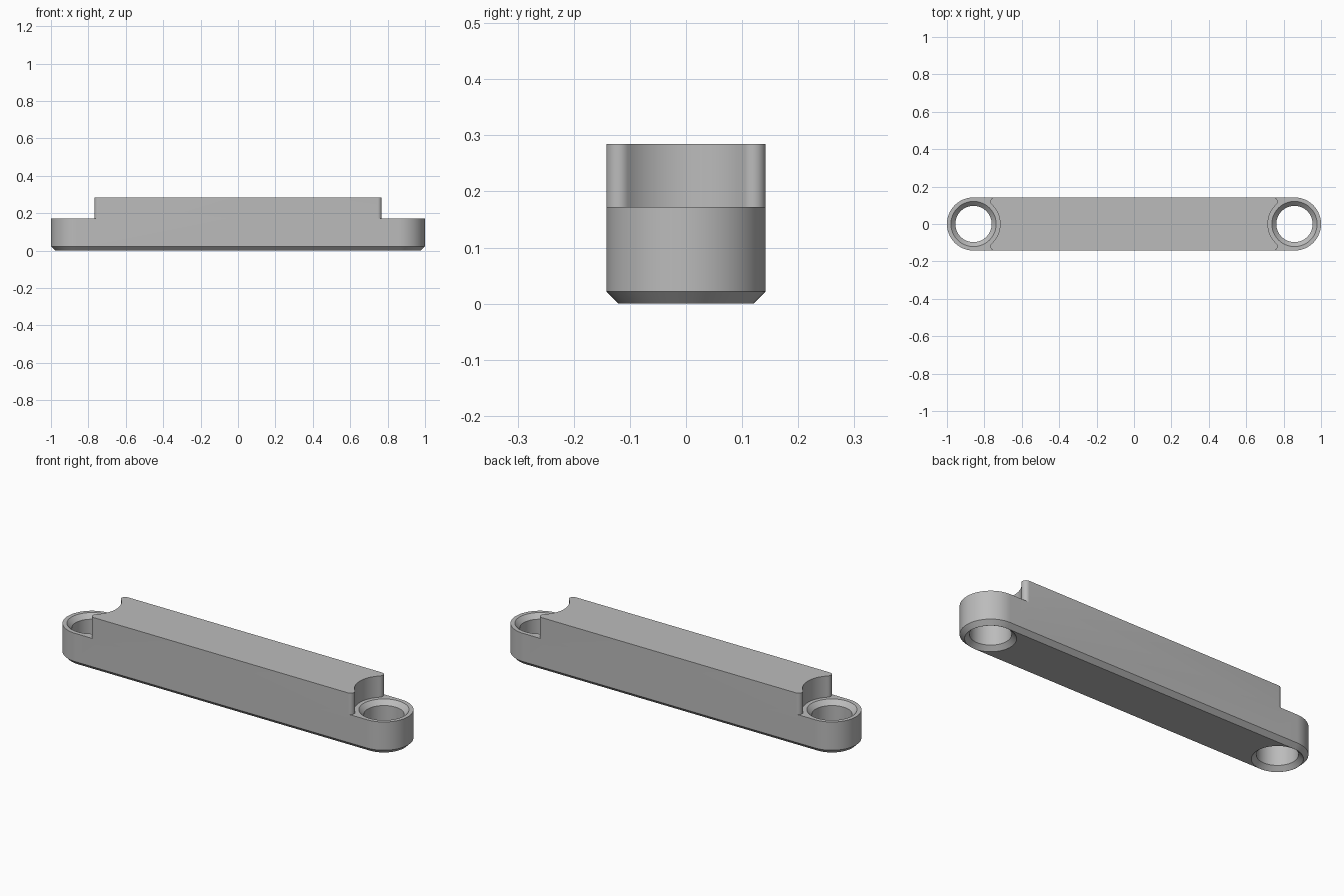
import bpy, bmesh
from math import sin, cos, pi, atan2, sqrt

cube = bpy.data.objects.get("Cube")
if cube:
    bpy.data.objects.remove(cube, do_unlink=True)

HALF = 0.142            # half width and end radius
CX = 1 - HALF           # hole centre distance
LEDGE, TOP, CHAMFER = 0.172, 0.285, 0.022
NOSE = 0.022            # rounding of the scooped block corners
NOSE_Y = HALF - NOSE
NOSE_X = CX - sqrt((HALF + NOSE) ** 2 - NOSE_Y ** 2)

bm = bmesh.new()


def arc(cx, cy, r, a0, a1, n):
    return [(cx + r * cos(a0 + (a1 - a0) * i / n),
             cy + r * sin(a0 + (a1 - a0) * i / n)) for i in range(n + 1)]


def ring(points, z):
    return [bm.verts.new((x, y, z)) for x, y in points]


def edges(verts, closed=True):
    pairs = zip(verts, verts[1:] + verts[:1] if closed else verts[1:])
    return [bm.edges.get(p) or bm.edges.new(p) for p in pairs]


def wall(a, b):
    n = len(a)
    for i in range(n):
        j = (i + 1) % n
        bm.faces.new((a[i], a[j], b[j], b[i]))


def cap(edge_list):
    bmesh.ops.triangle_fill(bm, edges=edge_list, use_beauty=True)


def both_ends(right_half):
    # repeat the +x half turned by 180 degrees
    return right_half + [(-x, -y) for x, y in right_half]


def stadium(r):
    return both_ends([(NOSE_X, -r)] + arc(CX, 0, r, -pi / 2, pi / 2, 48) + [(NOSE_X, r)])


# Lower bar with chamfered underside
bottom = ring(stadium(HALF - CHAMFER), 0)
lower = ring(stadium(HALF), CHAMFER)
rim = ring(stadium(HALF), LEDGE)
wall(bottom, lower)
wall(lower, rim)

# Raised block outline: concave scoop with rounded corners
t = atan2(NOSE_Y, CX - NOSE_X)
low_nose = arc(NOSE_X, -NOSE_Y, NOSE, -pi / 2, t, 12)
scoop = arc(CX, 0, HALF, pi + t, pi - t, 32)
high_nose = [(x, -y) for x, y in reversed(low_nose)]
end = low_nose + scoop[1:-1] + high_nose
outline = both_ends(end)
base = ring(outline, LEDGE)
roof = ring(outline, TOP)
wall(base, roof)
bm.faces.new(roof)

# Chamfered through holes, ledges around them, and the underside
n_end, n_rim = len(end), len(rim) // 2
under = edges(bottom)
for k, side in enumerate((1, -1)):
    profile = [(0.1195, 0), (0.097, CHAMFER), (0.097, LEDGE - 0.024), (0.121, LEDGE)]
    rings = [ring(arc(side * CX, 0, r, 0, 2 * pi, 64)[:-1], z) for r, z in profile]
    for a, b in zip(rings, rings[1:]):
        wall(b, a)
    under += edges(rings[0])
    border = rim[k * n_rim:(k + 1) * n_rim]
    inner = base[k * n_end + 1:(k + 1) * n_end - 1]
    cap(edges(border + inner[::-1]) + edges(rings[-1]))
cap(under)

# Weld the block to the bar and tidy normals
bmesh.ops.remove_doubles(bm, verts=bm.verts, dist=0.00005)
bmesh.ops.recalc_face_normals(bm, faces=bm.faces)
mesh = bpy.data.meshes.new("link_bar")
bm.to_mesh(mesh)
bm.free()

# Grey finish
grey = bpy.data.materials.new("plain grey")
grey.use_nodes = True
colour = (0.5, 0.5, 0.5, 1)
grey.diffuse_color = colour
grey.node_tree.nodes["Principled BSDF"].inputs["Base Color"].default_value = colour
mesh.materials.append(grey)

link_bar = bpy.data.objects.new("link_bar", mesh)
bpy.context.collection.objects.link(link_bar)
bpy.context.view_layer.objects.active = link_bar
link_bar.select_set(True)
bpy.ops.object.shade_smooth_by_angle(angle=0.5)
